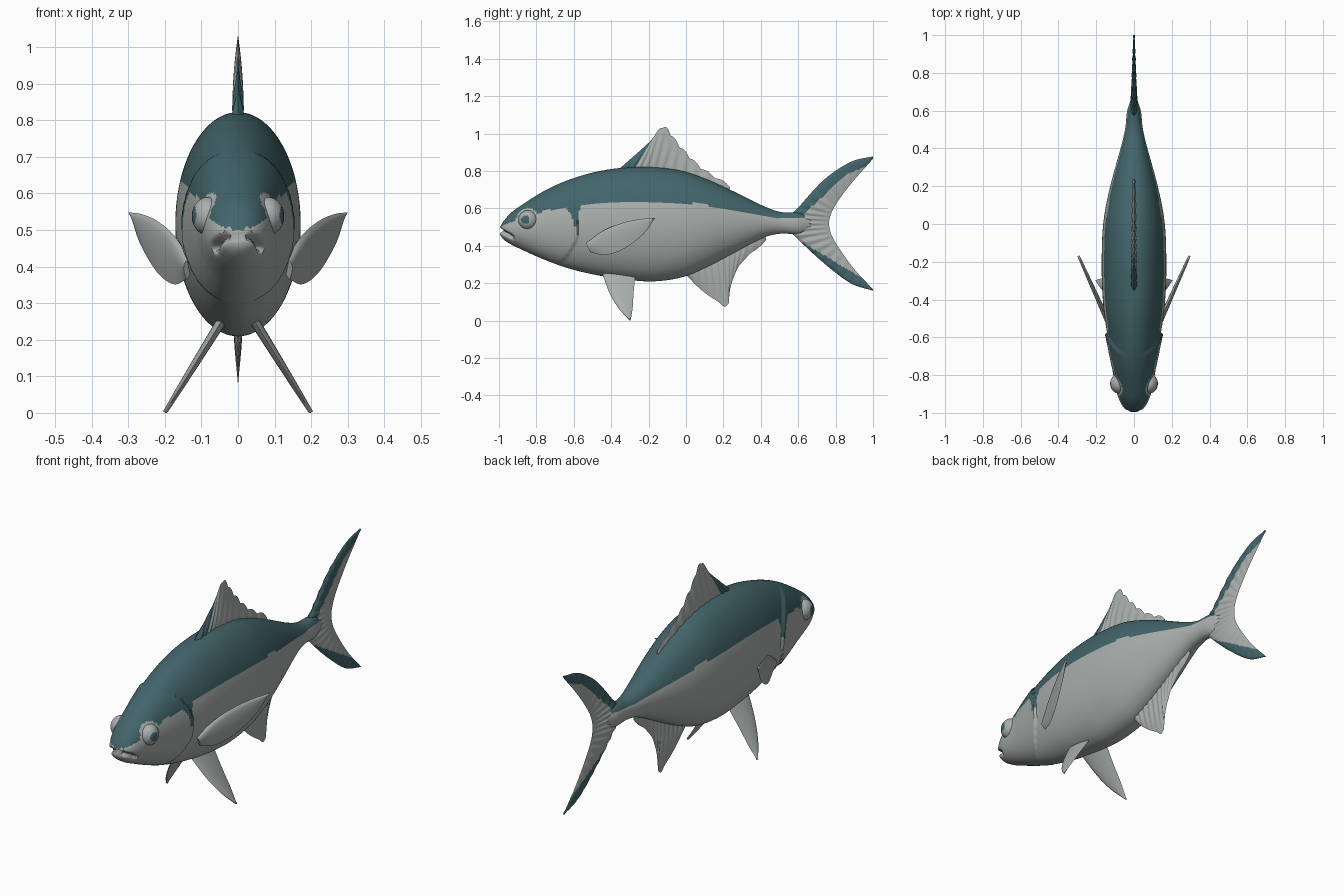
import bpy, bmesh, math
from mathutils import Vector

if "Cube" in bpy.data.objects:
    bpy.data.objects.remove(bpy.data.objects["Cube"])


def material(name, rgb):
    m = bpy.data.materials.new(name)
    m.diffuse_color = (*rgb, 1)
    m.use_nodes = True
    m.node_tree.nodes["Principled BSDF"].inputs["Base Color"].default_value = m.diffuse_color
    return m


GREY = material("silver grey", (0.40, 0.43, 0.42))
TEAL = material("dark teal", (0.055, 0.13, 0.145))


def smooth(rows, t):
    """Cubic interpolation of rows (key, v1, v2, ...) at key t."""
    n = len(rows)
    i = max(k for k in range(n - 1) if k == 0 or rows[k][0] <= t)
    a, b = rows[i], rows[i + 1]
    p, q = rows[max(i - 1, 0)], rows[min(i + 2, n - 1)]
    h = b[0] - a[0]
    s = min(max((t - a[0]) / h, 0), 1)
    out = []
    for c in range(1, len(a)):
        ma = (b[c] - p[c]) / (b[0] - p[0]) * h
        mb = (q[c] - a[c]) / (q[0] - a[0]) * h
        out.append((2*s**3 - 3*s**2 + 1) * a[c] + (s**3 - 2*s**2 + s) * ma
                   + (3*s**2 - 2*s**3) * b[c] + (s**3 - s**2) * mb)
    return out


def linear(rows, t):
    for a, b in zip(rows, rows[1:]):
        if t <= b[0]:
            return a[1] + (b[1] - a[1]) * (t - a[0]) / (b[0] - a[0])
    return rows[-1][1]


def finish(name, bm, is_teal):
    bmesh.ops.recalc_face_normals(bm, faces=bm.faces)
    for f in bm.faces:
        f.material_index = int(is_teal(f.calc_center_median()))
    me = bpy.data.meshes.new(name)
    bm.to_mesh(me)
    bm.free()
    me.materials.append(GREY)
    me.materials.append(TEAL)
    ob = bpy.data.objects.new(name, me)
    bpy.context.collection.objects.link(ob)
    bpy.ops.object.select_all(action='DESELECT')
    ob.select_set(True)
    bpy.context.view_layer.objects.active = ob
    bpy.ops.object.shade_smooth_by_angle(angle=math.radians(45))
    return ob


def loft(name, rings, is_teal):
    """Skin closed rings and cap both ends."""
    bm = bmesh.new()
    loops = [[bm.verts.new(p) for p in r] for r in rings]
    n = len(loops[0])
    for a, b in zip(loops, loops[1:]):
        for i in range(n):
            j = (i + 1) % n
            bm.faces.new((a[i], a[j], b[j], b[i]))
    bm.faces.new(loops[0])
    bm.faces.new(loops[-1])
    return finish(name, bm, is_teal)


def fin(name, edge_a, edge_b, thick, place, is_teal=lambda c: False,
        rays=0, scallop=0.0, steps=72, cols=16):
    """Thin lens-shaped fin spanning two (y, z) edge curves."""
    keyed = [[(i / (len(e) - 1), *p) for i, p in enumerate(e)] for e in (edge_a, edge_b)]
    rings = []
    for k in range(steps + 1):
        s = k / steps
        a, b = Vector(smooth(keyed[0], s)), Vector(smooth(keyed[1], s))
        if scallop and s > 0.4:
            b += (b - a).normalized() * scallop * abs(math.sin(10 * math.pi * s))
        ray = 1 + 0.22 * math.cos(2 * math.pi * rays * s) if rays else 1
        ring = []
        for i in range(2 * cols):
            u = 1 - abs(1 - i / cols)
            side = 1 if i <= cols else -1
            t = thick(s) * ray * 2.6 * math.sqrt(u) * (1 - u) * side
            p = a.lerp(b, u)
            ring.append(place(p.x, p.y, t))
        rings.append(ring)
    return loft(name, rings, is_teal)


# Body: y, top z, bottom z, half width
BODY = [(-0.995, .500, .460, .028), (-0.98, .525, .438, .050), (-0.94, .572, .410, .074),
        (-0.89, .610, .385, .092), (-0.755, .695, .325, .117), (-0.62, .755, .277, .136),
        (-0.46, .800, .240, .160), (-0.30, .820, .217, .170), (-0.17, .820, .210, .171),
        (-0.02, .800, .232, .165), (0.10, .760, .280, .148), (0.235, .700, .350, .117),
        (0.42, .610, .445, .066), (0.51, .580, .465, .046), (0.60, .578, .462, .036),
        (0.65, .560, .480, .020), (0.69, .540, .500, .006)]
EYE = (-0.845, 0.538)
BACK_LINE = [(-1.0, .50), (-0.9, .54), (-0.79, .57), (-0.755, .59), (-0.64, .60), (-0.61, .565),
             (-0.595, .50), (-0.58, .51), (-0.565, .62), (-0.35, .64), (0.07, .625),
             (0.34, .572), (0.48, .548), (0.70, .55)]


def body_teal(c):
    if math.hypot(c.y - EYE[0], c.z - EYE[1]) < 0.062 and abs(c.x) > 0.045:
        return False
    return c.z > linear(BACK_LINE, c.y)


rings = []
for k in range(181):
    y = -0.995 + 1.685 * k / 180
    top, bot, w = smooth(BODY, y)
    ring = []
    for i in range(112):
        ang = 2 * math.pi * i / 112
        x = w * math.cos(ang)
        z = (top + bot) / 2 + (top - bot) / 2 * math.sin(ang)
        yy = y
        # gill cover edge
        back = -0.575 - 2.7 * (z - 0.5) ** 2 - y
        if back > 0:
            x += 0.013 * max(0, 1 - back / 0.2) * math.cos(ang)
        # mouth groove
        if y < -0.92:
            d = (z - (0.485 - (y + 1) * 0.55)) / 0.010
            g = math.exp(-d * d) * min(1, (-0.92 - y) / 0.02)
            x *= 1 - 0.3 * g
            yy += 0.02 * g
        ring.append((x, yy, z))
    rings.append(ring)
loft("body", rings, body_teal)


def middle(y, z, t):
    return (t, y, z)


# Tail fin, from upper tip round to lower tip
fin("tail_fin",
    [(1.0, .878), (.88, .848), (.74, .755), (.61, .615), (.53, .52),
     (.61, .425), (.74, .305), (.88, .200), (1.0, .160)],
    [(1.0, .866), (.885, .735), (.81, .635), (.777, .575), (.765, .52),
     (.777, .46), (.82, .385), (.90, .275), (1.0, .167)],
    lambda s: 0.004 + 0.014 * (1 - abs(2 * s - 1)), middle,
    lambda c: c.z > max(.552, .552 + (c.y - .61) * .92 - max(0, c.y - .86) * .5)
    or c.z < min(.432, .432 - (c.y - .60) * .60) and c.z < .432,
    rays=22, steps=120)

# Dorsal and anal fins
fin("dorsal_fin",
    [(-.38, .78), (-.29, .785), (-.19, .785), (-.08, .77), (.07, .73), (.23, .67)],
    [(-.37, .80), (-.20, .95), (-.125, 1.03), (-.035, .925), (.08, .81), (.235, .712)],
    lambda s: 0.014 - 0.006 * s, middle,
    lambda c: c.y < -0.27 + (c.z - 0.82) * 0.6, rays=12, scallop=0.013, steps=120)
fin("anal_fin",
    [(-.02, .28), (.05, .30), (.12, .33), (.19, .36), (.26, .40), (.33, .43), (.41, .47)],
    [(0, .245), (.075, .17), (.15, .115), (.22, .085), (.24, .19), (.295, .31), (.43, .435)],
    lambda s: 0.012 - 0.004 * s, middle, rays=12, scallop=0.008, steps=120)

for side, label in ((1, "right"), (-1, "left")):
    # Pectoral fin, sweeping out and back
    fin("pectoral_fin_" + label,
        [(-.53, .42), (-.43, .487), (-.33, .525), (-.24, .543), (-.168, .548)],
        [(-.51, .365), (-.43, .352), (-.33, .385), (-.225, .465), (-.17, .543)],
        lambda s: 0.015 - 0.009 * s,
        lambda y, z, t: (side * (.145 + (y + .5) * .45 + t * .9), y - t * .4, z))
    # Pelvic fin, splayed down
    fin("pelvic_fin_" + label,
        [(-.45, .26), (-.41, .15), (-.36, .065), (-.30, .001)],
        [(-.27, .25), (-.28, .15), (-.285, .07), (-.296, .001)],
        lambda s: 0.014 - 0.008 * s,
        lambda y, z, t: (side * (.055 + (.235 - z) * .62 + t * .85), y, max(0, z + t * .5)))
    # Eye with a teal pupil facing out and slightly forward
    bm = bmesh.new()
    bmesh.ops.create_uvsphere(bm, u_segments=48, v_segments=32, radius=0.052)
    centre = Vector((side * 0.082, *EYE))
    bmesh.ops.scale(bm, vec=(0.85, 1, 1), verts=bm.verts)
    bmesh.ops.translate(bm, vec=centre, verts=bm.verts)
    look = Vector((side * 0.93, -0.3, 0.05)).normalized()
    finish("eye_" + label, bm, lambda c: (c - centre).normalized().dot(look) > 0.87)
